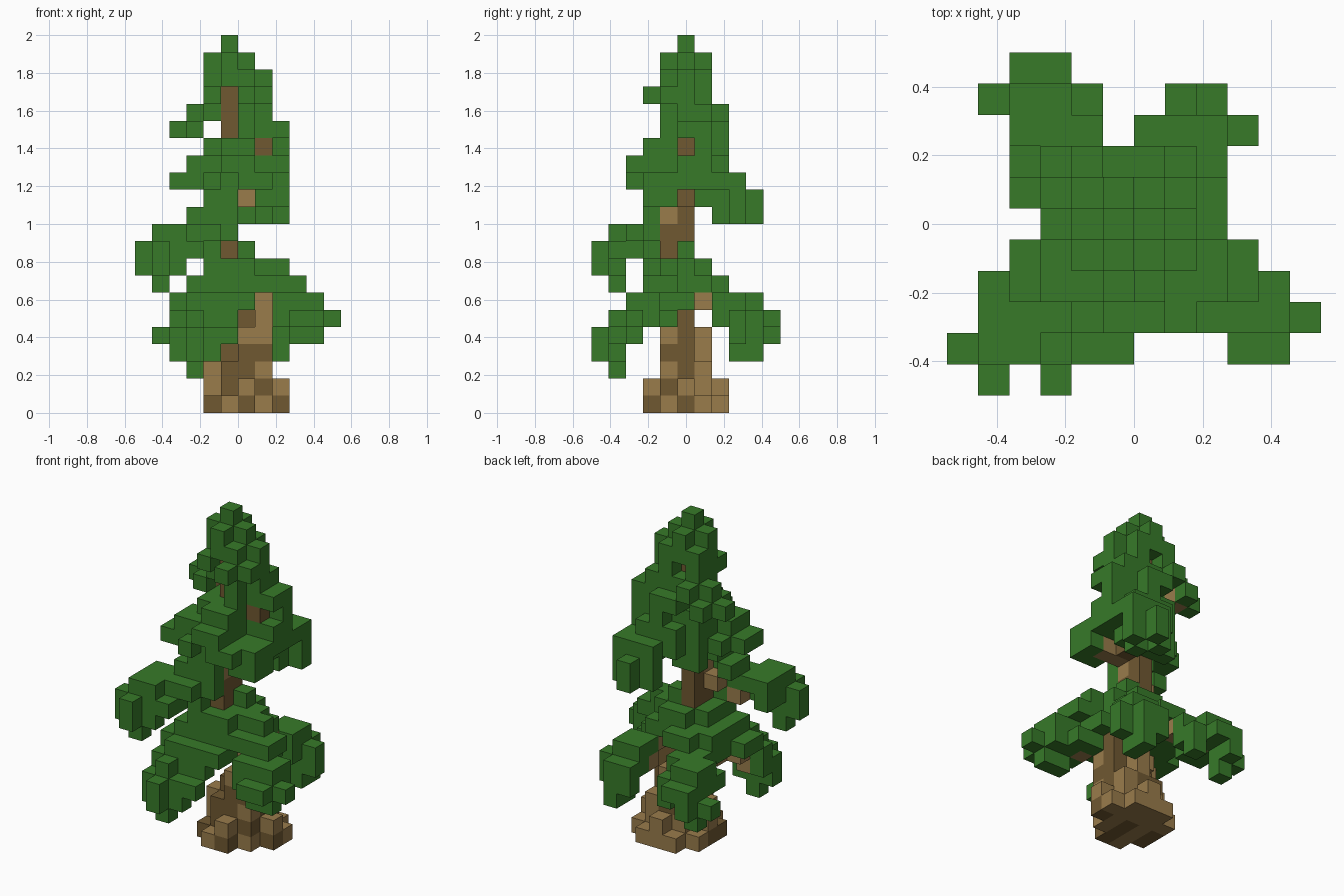
import bpy
import bmesh
from mathutils import Vector

cube = bpy.data.objects.get("Cube")
if cube:
    bpy.data.objects.remove(cube, do_unlink=True)

CELL = 2 / 22
CORNER = Vector((-6, -5.5, 0)) * CELL


def make_material(name, colour):
    mat = bpy.data.materials.new(name)
    mat.use_nodes = True
    mat.diffuse_color = (*colour, 1)
    mat.node_tree.nodes["Principled BSDF"].inputs["Base Color"].default_value = (*colour, 1)
    return mat


MATERIALS = {
    "leaf": make_material("leaf green", (0.038, 0.195, 0.022)),
    "dark": make_material("dark bark", (0.16, 0.098, 0.031)),
    "light": make_material("light bark", (0.32, 0.2, 0.071)),
}
cells = {}   # grid cell -> (part, colour)


def span(value):
    first, last = value if isinstance(value, tuple) else (value, value)
    return range(first, last + 1)


def block(part, x, y, z, colour="leaf"):
    """Fill a box of cells; cells already taken keep their owner."""
    for i in span(x):
        for j in span(y):
            for k in span(z):
                cells.setdefault((i, j, k), (part, colour))


# Spreading roots with mottled bark
for i in span((4, 8)):
    for j in span((3, 7)):
        for k in span((0, 1)):
            reach = abs(i - 6) + abs(j - 5)
            if reach < 4 - k and i - j < 4:
                mottled = (i + k) % 2 == 0 and j < 6
                block("roots", i, j, k, "dark" if mottled else "light")

# Trunk, leaning to the right as it rises
block("trunk", (5, 6), (4, 6), 2, "dark")
block("trunk", (5, 6), 5, 3, "dark")
block("trunk", 6, 4, 3, "dark")
block("trunk", 6, 6, (3, 4), "light")
block("trunk", 7, 5, (2, 5), "dark")
block("trunk", 7, 4, 3, "dark")
block("trunk", 7, (4, 6), 2, "light")
block("trunk", 4, 5, 2, "light")
block("trunk", 6, 4, 4, "light")
block("trunk", 6, 5, (4, 8), "dark")
block("trunk", 5, 5, (8, 20), "dark")
block("trunk", 5, 4, (9, 10), "dark")
block("trunk", 6, 5, 12, "dark")
block("trunk", (6, 7), 5, 15, "dark")

# Bare limbs
block("limbs", 7, 4, (4, 6), "light")
block("limbs", 7, 6, 6, "light")
block("limbs", 5, 4, 11, "light")
block("limbs", (6, 7), 4, 12, "light")
block("limbs", 7, 8, 12, "dark")
block("limbs", 3, 6, 16, "light")
block("limbs", 4, 4, 10, "light")
block("limbs", 3, 3, 9, "light")
block("limbs", 4, (3, 4), 5, "light")
block("limbs", 3, 3, 5, "light")
block("limbs", 3, 2, 4, "light")
block("limbs", 4, 7, 6, "light")
block("limbs", 3, 8, 5, "light")
block("limbs", 7, 7, 5, "light")
block("limbs", 8, 3, 5, "light")

# Crown
block("crown", 5, 5, 21)
block("crown", (4, 6), 5, (19, 20))
block("crown", 5, (4, 6), (19, 20))
block("crown", 6, (4, 6), (17, 19))
block("crown", 6, (4, 5), 16)
block("crown", 4, (4, 6), 18)
block("crown", 4, (5, 6), 19)
block("crown", 6, 3, 18)
block("crown", 7, 5, (18, 19))
block("crown", 7, 4, 18)
block("crown", 4, (5, 7), 17)
block("crown", 5, 6, 17)
block("crown", 3, 6, 17)
block("crown", 2, 6, 16)
block("crown", 3, (5, 7), 16)

# Shoulder under the crown
block("shoulder", 7, (5, 6), (16, 17))
block("shoulder", 5, (6, 7), 16)
block("shoulder", 6, (6, 7), (15, 16))
block("shoulder", 8, (5, 6), 16)
block("shoulder", (7, 8), 6, 15)

# Middle foliage
block("middle_foliage", 4, (4, 6), (14, 15))
block("middle_foliage", 5, (3, 4), 15)
block("middle_foliage", 6, (3, 4), 15)
block("middle_foliage", 5, 6, 15)
block("middle_foliage", (3, 4), (3, 4), 14)
block("middle_foliage", (5, 6), (2, 4), 14)
block("middle_foliage", (7, 8), 5, 14)
block("middle_foliage", (6, 7), (6, 7), (13, 14))
block("middle_foliage", 8, 6, (13, 14))
block("middle_foliage", 8, 7, 13)
block("middle_foliage", 5, (6, 7), (13, 14))
block("middle_foliage", 2, (3, 4), 13)
block("middle_foliage", 3, (3, 5), 13)
block("middle_foliage", 4, (2, 6), 13)
block("middle_foliage", (5, 6), (3, 4), 13)
block("middle_foliage", (6, 7), 2, 13)
block("middle_foliage", (7, 8), (3, 5), 13)
block("middle_foliage", (4, 5), 3, (11, 12))
block("middle_foliage", 4, 4, 12)
block("middle_foliage", (4, 5), 6, 12)
block("middle_foliage", 3, (3, 4), 11)
block("middle_foliage", 8, 4, 12)
block("middle_foliage", (7, 8), 3, 12)
block("middle_foliage", (6, 8), 8, 13)
block("middle_foliage", 7, 9, (11, 12))
block("middle_foliage", 8, 8, (11, 12))
block("middle_foliage", 6, 8, (11, 12))
block("middle_foliage", 7, 7, (11, 12))
block("middle_foliage", 7, 6, 12)

# Long upper bough with a drooping tip
block("upper_bough", (1, 2), (1, 2), 10)
block("upper_bough", (1, 4), (2, 3), 10)
block("upper_bough", 5, 3, 10)
block("upper_bough", (2, 3), (1, 2), 9)
block("upper_bough", 1, (2, 3), 9)
block("upper_bough", 4, 3, 9)
block("upper_bough", 0, 1, (8, 9))
block("upper_bough", 1, 0, (8, 9))
block("upper_bough", 1, 1, (7, 9))
block("upper_bough", 2, 1, 8)

# Lower foliage around the trunk
block("lower_foliage", 6, 5, 9)
block("lower_foliage", (4, 6), (3, 5), 8)
block("lower_foliage", (7, 8), 4, 8)
block("lower_foliage", 7, 5, 8)
block("lower_foliage", (5, 6), 6, 8)
block("lower_foliage", (3, 7), (3, 5), 7)
block("lower_foliage", (8, 9), (3, 4), 7)
block("lower_foliage", (3, 7), 6, 7)
block("lower_foliage", (4, 5), 7, 7)
block("lower_foliage", (3, 4), (3, 6), 6)
block("lower_foliage", (5, 6), (2, 4), 6)
block("lower_foliage", 8, (4, 5), 6)

# Low front bough on the right
block("low_right_front_bough", 2, (3, 4), 6)
block("low_right_front_bough", (3, 4), 2, 6)
block("low_right_front_bough", (2, 5), 2, 5)
block("low_right_front_bough", 3, 1, (2, 5))
block("low_right_front_bough", 2, 1, (3, 4))
block("low_right_front_bough", 3, 0, (3, 4))
block("low_right_front_bough", 4, 1, (3, 4))
block("low_right_front_bough", 2, 2, 4)
block("low_right_front_bough", 5, 1, 4)

# Low front bough on the left
block("low_left_front_bough", (8, 10), (2, 3), 6)
block("low_left_front_bough", (8, 9), (2, 4), 5)
block("low_left_front_bough", 10, (1, 3), 5)
block("low_left_front_bough", 9, 1, 5)
block("low_left_front_bough", 11, 2, 5)
block("low_left_front_bough", (9, 10), 2, 4)

# Low back bough on the right
block("low_right_back_bough", (3, 4), (7, 8), 6)
block("low_right_back_bough", (2, 3), (8, 9), (5, 6))
block("low_right_back_bough", (2, 3), 10, 5)
block("low_right_back_bough", 4, (8, 9), 5)
block("low_right_back_bough", (2, 3), 7, 5)
block("low_right_back_bough", 1, 9, 4)
block("low_right_back_bough", 2, (9, 10), 4)
block("low_right_back_bough", 4, 9, 4)
block("low_right_back_bough", 2, 9, 3)

# Low back bough on the left
block("low_left_back_bough", (7, 8), (7, 8), 6)
block("low_left_back_bough", 8, 7, 5)
block("low_left_back_bough", (7, 8), (8, 9), 5)
block("low_left_back_bough", 9, 8, (4, 5))
block("low_left_back_bough", 8, (8, 9), (3, 4))
block("low_left_back_bough", 7, 9, 4)

# Unit face corners for each of the six directions
FACES = []
for axis in range(3):
    for sign in (-1, 1):
        normal, u, v = Vector(), Vector(), Vector()
        normal[axis] = sign
        u[(axis + 1) % 3] = 0.5
        v[(axis + 2) % 3] = 0.5 * sign
        mid = Vector((0.5, 0.5, 0.5)) + normal / 2
        FACES.append((normal, [mid - u - v, mid + u - v, mid + u + v, mid - u + v]))


def build(part):
    """Skin the exposed sides of one part's cells."""
    bm = bmesh.new()
    slots = sorted({c for p, c in cells.values() if p == part})
    for cell, (owner, colour) in cells.items():
        if owner != part:
            continue
        for normal, corners in FACES:
            if tuple(int(a + b) for a, b in zip(cell, normal)) in cells:
                continue
            verts = [bm.verts.new(CORNER + (Vector(cell) + c) * CELL) for c in corners]
            bm.faces.new(verts).material_index = slots.index(colour)
    bmesh.ops.remove_doubles(bm, verts=bm.verts, dist=0.001)
    mesh = bpy.data.meshes.new(part)
    bm.to_mesh(mesh)
    bm.free()
    for colour in slots:
        mesh.materials.append(MATERIALS[colour])
    bpy.context.collection.objects.link(bpy.data.objects.new(part, mesh))


for part in sorted({p for p, c in cells.values()}):
    build(part)
